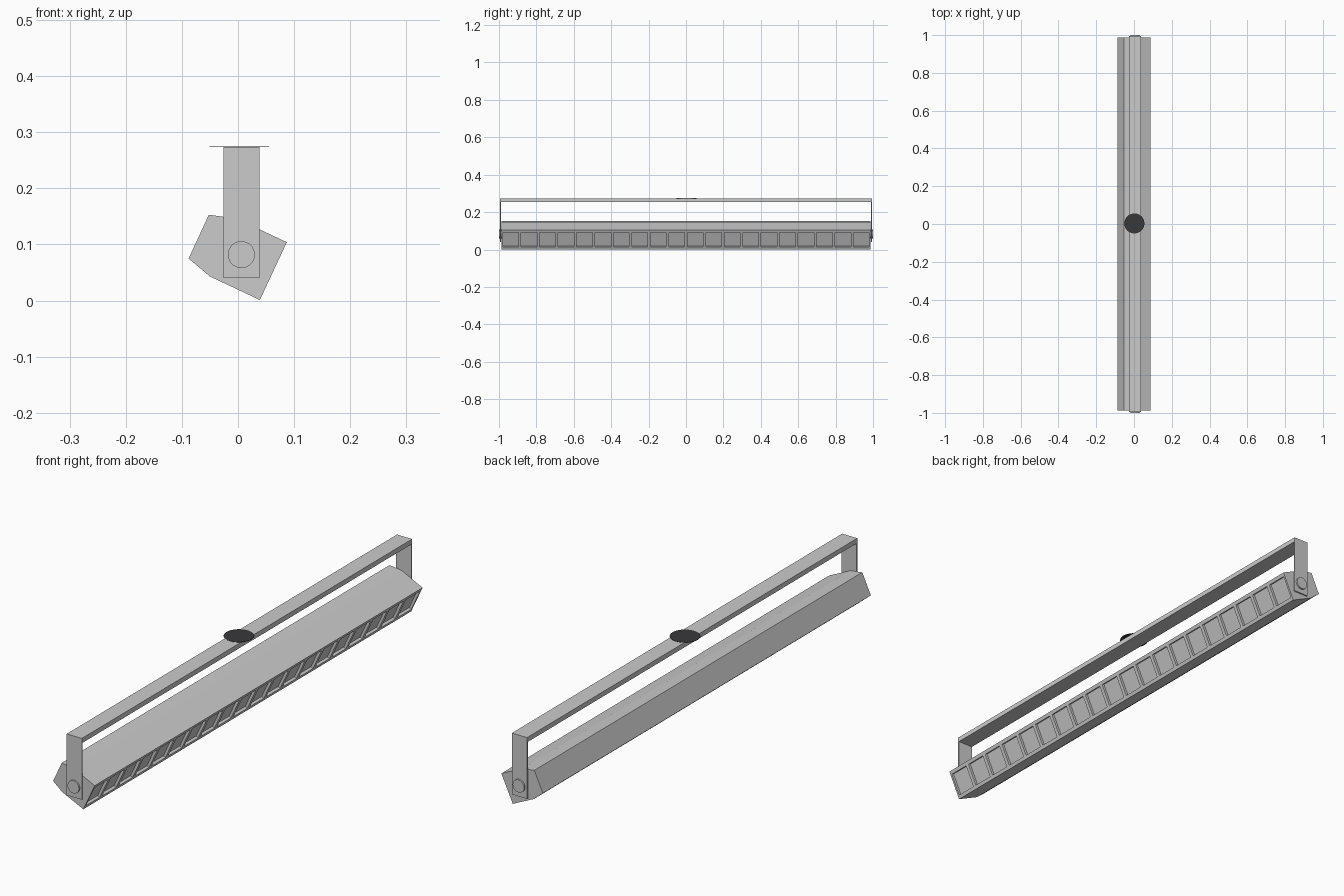
import bpy, bmesh, math
from mathutils import Matrix

if "Cube" in bpy.data.objects:
    bpy.data.objects.remove(bpy.data.objects["Cube"])

HALF = 0.987            # half length of the lamp body
TILT = math.radians(25)  # tilt of the lamp face
CX = 0.006              # bracket centre line


def new_object(name, bm):
    bmesh.ops.recalc_face_normals(bm, faces=bm.faces)
    mesh = bpy.data.meshes.new(name)
    bm.to_mesh(mesh)
    bm.free()
    ob = bpy.data.objects.new(name, mesh)
    bpy.context.collection.objects.link(ob)
    return ob


def box(bm, centre, size, rot=0.0):
    m = (Matrix.Translation(centre) @ Matrix.Rotation(rot, 4, 'Y')
         @ Matrix.Diagonal((*size, 1)))
    bmesh.ops.create_cube(bm, size=1, matrix=m)


def smooth(ob):
    bpy.ops.object.select_all(action='DESELECT')
    bpy.context.view_layer.objects.active = ob
    ob.select_set(True)
    bpy.ops.object.shade_smooth_by_angle(angle=math.radians(30))


# Lamp body: tilted six-sided profile pulled along y
profile = [(-0.052, 0.153), (-0.088, 0.075), (-0.050, 0.043),
           (0.039, 0.001), (0.087, 0.104), (-0.002, 0.146)]
bm = bmesh.new()
face = bm.faces.new([bm.verts.new((x, -HALF, z)) for x, z in profile])
ext = bmesh.ops.extrude_face_region(bm, geom=[face])
bmesh.ops.translate(bm, vec=(0, 2 * HALF, 0),
                    verts=[v for v in ext['geom'] if isinstance(v, bmesh.types.BMVert)])
body = new_object("lamp_body", bm)

# Row of twenty recessed light windows cut into the face
COUNT = 20
pitch = 2 * HALF / COUNT
bm = bmesh.new()
for i in range(COUNT):
    y = -HALF + (i + 0.5) * pitch
    box(bm, (0.063, y, 0.0525), (0.02, 0.084, 0.086), TILT)
cutter = new_object("window_cutter", bm)
cutter.hide_render = True
mod = body.modifiers.new("windows", 'BOOLEAN')
mod.operation = 'DIFFERENCE'
mod.solver = 'EXACT'
mod.object = cutter
bpy.context.view_layer.objects.active = body
bpy.ops.object.modifier_apply(modifier=mod.name)
bpy.data.objects.remove(cutter)

# Mounting bracket: U-shaped strip with a thick top bar and thin arms
y0, y1 = 0.989, 0.994
z0, zt, z1 = 0.040, 0.255, 0.2735
outline = [(-y1, z0), (-y1, z1), (y1, z1), (y1, z0),
           (y0, z0), (y0, zt), (-y0, zt), (-y0, z0)]
bm = bmesh.new()
face = bm.faces.new([bm.verts.new((CX - 0.032, y, z)) for y, z in outline])
ext = bmesh.ops.extrude_face_region(bm, geom=[face])
bmesh.ops.translate(bm, vec=(0.064, 0, 0),
                    verts=[v for v in ext['geom'] if isinstance(v, bmesh.types.BMVert)])
new_object("mounting_bracket", bm)

# Pivot knobs through each arm
for side, label in ((-1, "front"), (1, "back")):
    bm = bmesh.new()
    m = (Matrix.Translation((CX, side * 0.9925, 0.082))
         @ Matrix.Rotation(math.pi / 2, 4, 'X'))
    bmesh.ops.create_cone(bm, cap_ends=True, segments=32, radius1=0.024,
                          radius2=0.024, depth=0.015, matrix=m)
    smooth(new_object(label + "_pivot_knob", bm))

# Dark ceiling mount disc on top of the bar
bm = bmesh.new()
bmesh.ops.create_cone(bm, cap_ends=True, segments=32, radius1=0.053, radius2=0.053,
                      depth=0.001, matrix=Matrix.Translation((CX - 0.004, 0.003, 0.2738)))
disc = new_object("ceiling_mount_disc", bm)
dark = bpy.data.materials.new("dark_grey")
dark.diffuse_color = (0.04, 0.04, 0.045, 1)
dark.use_nodes = True
dark.node_tree.nodes["Principled BSDF"].inputs["Base Color"].default_value = dark.diffuse_color
disc.data.materials.append(dark)
smooth(disc)
